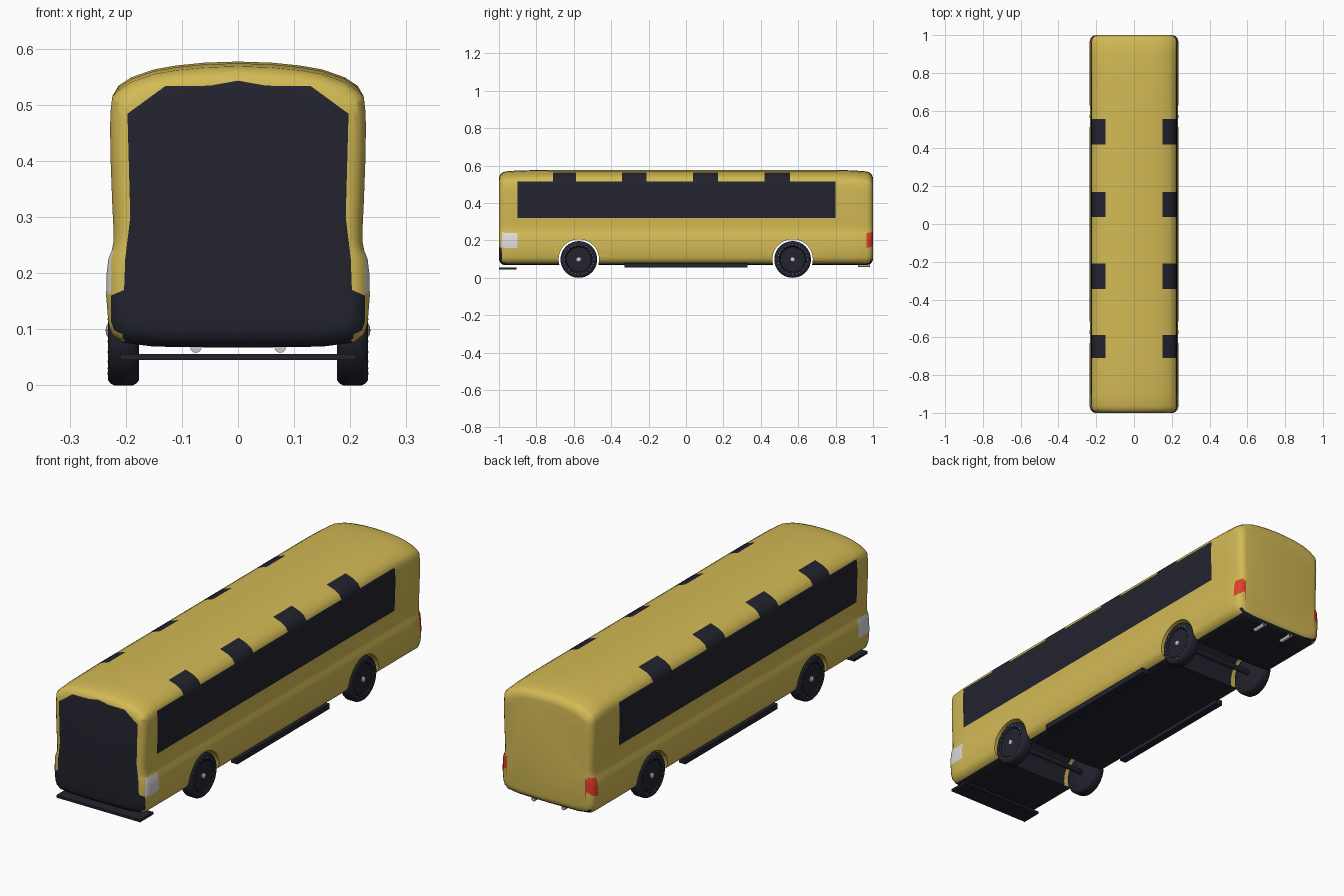
import bpy, bmesh
from math import sin, cos, pi, radians, hypot
from mathutils import Vector

cube = bpy.data.objects.get("Cube")
if cube:
    bpy.data.objects.remove(cube, do_unlink=True)


def material(name, rgb):
    m = bpy.data.materials.new(name)
    m.use_nodes = True
    m.diffuse_color = (*rgb, 1)
    m.node_tree.nodes["Principled BSDF"].inputs["Base Color"].default_value = (*rgb, 1)
    return m


YELLOW = material("yellow paint", (0.65, 0.49, 0.09))
DARK = material("dark glass and trim", (0.016, 0.017, 0.027))
WHITE = material("white lamp", (0.72, 0.72, 0.72))
RED = material("red lamp", (0.75, 0.05, 0.025))
STEEL = material("steel", (0.6, 0.6, 0.6))


def finish(name, bm, *mats):
    bmesh.ops.remove_doubles(bm, verts=bm.verts, dist=1e-5)
    bmesh.ops.recalc_face_normals(bm, faces=bm.faces)
    me = bpy.data.meshes.new(name)
    bm.to_mesh(me)
    bm.free()
    for m in mats:
        me.materials.append(m)
    me.shade_smooth()
    me.set_sharp_from_angle(angle=radians(35))
    ob = bpy.data.objects.new(name, me)
    bpy.context.scene.collection.objects.link(ob)
    return ob


def loft(bm, rings):
    """Bridge closed rings of points and cap both ends."""
    vs = [[bm.verts.new(p) for p in ring] for ring in rings]
    n = len(vs[0])
    for a, b in zip(vs, vs[1:]):
        for i in range(n):
            bm.faces.new((a[i], a[(i + 1) % n], b[(i + 1) % n], b[i]))
    bm.faces.new(vs[0])
    bm.faces.new(vs[-1][::-1])


def lathe(bm, profile, y, z, seg=40, side=1):
    """Turn (x, radius) points about an axis parallel to x."""
    ang = [2 * pi * i / seg for i in range(seg)]
    loft(bm, [[(side * x, y + r * cos(a), z + r * sin(a)) for a in ang] for x, r in profile])


def box(name, lo, hi, mat):
    bm = bmesh.new()
    loft(bm, [[(lo[0], y, lo[2]), (hi[0], y, lo[2]), (hi[0], y, hi[2]), (lo[0], y, hi[2])]
              for y in (lo[1], hi[1])])
    return finish(name, bm, mat)


# Body shell: half cross-section from floor to roof, lofted along the length
HALF = [(0, .067), (.15, .069), (.205, .076), (.224, .09), (.231, .11), (.235, .16),
        (.234, .2), (.231, .225), (.225, .24), (.222, .255), (.222, .28), (.224, .32),
        (.227, .4), (.228, .46), (.227, .49), (.224, .515), (.213, .534), (.19, .549),
        (.15, .563), (.11, .57), (.06, .575), (0, .577)]
SECTION = HALF + [(-x, z) for x, z in HALF[-2:0:-1]]
PATCHES = [(-.71, -.587), (-.343, -.21), (.037, .17), (.42, .555)]
WINDOW = (-.9, .8)
WHEELS = (-.573, .57)
AXLE_Z, ARCH_R, END_R = .098, .108, .035


def ring(y, inset):
    droop = max(0, abs(y) - .86) * .08
    kx, kz = 1 - inset / .235, 1 - inset / .255
    return [(x * kx, y, .322 + (z - .322) * kz - (droop if z > .53 else 0)) for x, z in SECTION]


ends = [(1 - END_R * (1 - sin(radians(a))), END_R * (1 - cos(radians(a)))) for a in (0, 30, 50, 70, 90)]
ends = [(1 - END_R + END_R * sin(radians(a)), d) for (_, d), a in zip(ends, (0, 30, 50, 70, 90))]
middle = sorted([p for pair in PATCHES for p in pair] + [*WINDOW, .9])
stations = [(-y, d) for y, d in ends[::-1]] + [(y, 0) for y in middle] + ends
bm = bmesh.new()
loft(bm, [ring(y, d) for y, d in stations])
shell = finish("body_shell", bm)

# Wheel arches cut through the shell
cutters = []
for y in WHEELS:
    bm = bmesh.new()
    lathe(bm, [(-.4, ARCH_R), (.4, ARCH_R)], y, AXLE_Z, 64)
    c = finish("arch_cutter", bm)
    c.hide_render = True
    mod = shell.modifiers.new("arch", "BOOLEAN")
    mod.operation, mod.solver, mod.object = "DIFFERENCE", "EXACT", c
    cutters.append(c)
bpy.context.view_layer.update()
cut_mesh = bpy.data.meshes.new_from_object(shell.evaluated_get(bpy.context.evaluated_depsgraph_get()))
bm = bmesh.new()
bm.from_mesh(cut_mesh)
for ob in [shell, *cutters]:
    bpy.data.objects.remove(ob, do_unlink=True)
bpy.data.meshes.remove(cut_mesh)


def slice_faces(co, no, keep):
    faces = [f for f in bm.faces if keep(f.calc_center_median())]
    geom = set(faces)
    for f in faces:
        geom.update(f.edges, f.verts)
    bmesh.ops.bisect_plane(bm, geom=list(geom), dist=1e-6, plane_co=co, plane_no=no)


def in_arch(c):
    return any(hypot(c.y - y, c.z - AXLE_Z) < ARCH_R + .0005 for y in WHEELS)


# Windscreen outline as half-width by height
SCREEN = [(0, .543), (.05, .534), (.13, .533), (.197, .484), (.192, .3), (.201, .225),
          (.203, .17), (.226, .16), (.226, .1), (.15, .066)]


def screen_width(z):
    for (x0, z0), (x1, z1) in zip(SCREEN, SCREEN[1:]):
        if z1 <= z <= z0:
            return x0 + (x1 - x0) * (z0 - z) / (z0 - z1)
    return 0


for (x0, z0), (x1, z1) in zip(SCREEN, SCREEN[1:]):
    for s in (1, -1):
        slice_faces((s * x0, 0, z0), Vector((z1 - z0, 0, s * (x0 - x1))).normalized(),
                    lambda c: c.y < -.98 and c.x * s > -.05)
for s in (1, -1):
    slice_faces((s * .17, 0, 0), (1, 0, 0), in_arch)
    slice_faces((s * .195, 0, 0), (1, 0, 0), lambda c: c.y > .99)

# Paint the shell by position
bm.normal_update()
for f in bm.faces:
    c, n = f.calc_center_median(), f.normal
    ax = abs(c.x)
    if in_arch(c) and abs(n.x) < .3:
        f.material_index = int(ax < .17)
    elif c.z < .1 and n.z < -.5 and ax < .205:
        f.material_index = 1
    elif c.y < -.982 and ax < screen_width(c.z):
        f.material_index = 1
    elif WINDOW[0] < c.y < WINDOW[1] and .32 < c.z < .515:
        f.material_index = 1
    elif c.z > .515 and ax > .15 and any(a < c.y < b for a, b in PATCHES):
        f.material_index = 1
    elif .163 < c.z < .24 and ax > .19:
        f.material_index = 2 if -.985 < c.y < -.9 else 3 if c.y > .965 else 0
finish("body", bm, YELLOW, DARK, WHITE, RED)

# Wheels with hub caps and rim bolts
TYRE = [(.176, 0), (.176, .088), (.18, .094), (.187, .098), (.221, .098), (.228, .094),
        (.232, .088), (.232, .072), (.227, .066), (.227, 0)]
for y, end in zip(WHEELS, ("front", "rear")):
    for s, side in ((1, "left"), (-1, "right")):
        bm = bmesh.new()
        lathe(bm, TYRE, y, AXLE_Z, 40, s)
        finish(f"{end}_{side}_wheel", bm, DARK)
        bm = bmesh.new()
        lathe(bm, [(.226, .013), (.232, .012), (.235, .007), (.236, 0)], y, AXLE_Z, 16, s)
        for i in range(24):
            a = 2 * pi * i / 24
            lathe(bm, [(.231, .002), (.233, .002)], y + .078 * cos(a), AXLE_Z + .078 * sin(a), 6, s)
        finish(f"{end}_{side}_hub_and_bolts", bm, STEEL)
    bm = bmesh.new()
    lathe(bm, [(-.18, .012), (.18, .012)], y, AXLE_Z, 12)
    finish(f"{end}_axle", bm, DARK)

# Front splitter and side skirts
box("front_splitter", (-.21, -1, .045), (.21, -.905, .056), DARK)
for s, side in ((1, "left"), (-1, "right")):
    xs = sorted((s * .195, s * .228))
    box(f"{side}_skirt", (xs[0], -.33, .056), (xs[1], .33, .08), DARK)

    # Exhaust pipe
    bm = bmesh.new()
    ang = [2 * pi * i / 16 for i in range(16)]
    loft(bm, [[(s * .075 + r * cos(a), y, .068 + r * sin(a)) for a in ang]
              for y, r in ((.92, .01), (.985, .01), (.985, .007), (.96, .007))])
    finish(f"{side}_exhaust", bm, STEEL)
